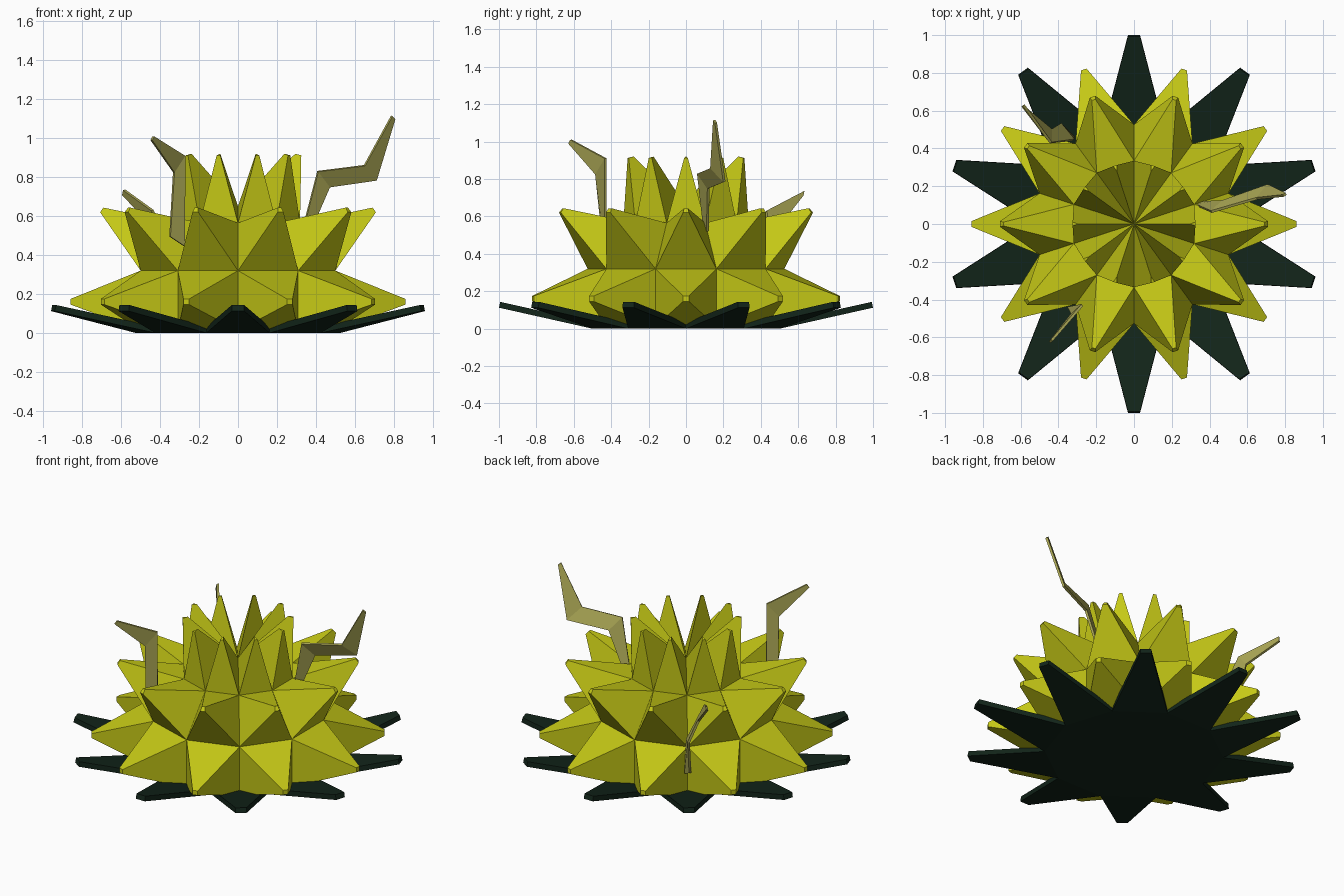
import bpy, bmesh, math
from mathutils import Vector

if "Cube" in bpy.data.objects:
    bpy.data.objects.remove(bpy.data.objects["Cube"])

N = 10
STEP = 2 * math.pi / N


def polar(r, a, z):
    return Vector((r * math.cos(a), r * math.sin(a), z))


def material(name, color):
    m = bpy.data.materials.new(name)
    m.diffuse_color = (*color, 1)
    m.use_nodes = True
    m.node_tree.nodes["Principled BSDF"].inputs["Base Color"].default_value = m.diffuse_color
    return m


def make_object(name, faces, mat, thickness=0, offset=0, recalc=True):
    bm = bmesh.new()
    for pts in faces:
        bm.faces.new([bm.verts.new(p) for p in pts])
    bmesh.ops.remove_doubles(bm, verts=bm.verts, dist=0.0005)
    if recalc:
        bmesh.ops.recalc_face_normals(bm, faces=bm.faces)
    me = bpy.data.meshes.new(name)
    bm.to_mesh(me)
    bm.free()
    me.materials.append(mat)
    ob = bpy.data.objects.new(name, me)
    bpy.context.collection.objects.link(ob)
    if thickness:
        mod = ob.modifiers.new("thickness", "SOLIDIFY")
        mod.thickness = thickness
        mod.offset = offset
        mod.use_even_offset = True
    return ob


def spike(base, tip, scale=0.095):
    """Tapered extrusion of a base polygon to a small blunt end."""
    c = sum(base, Vector()) / len(base)
    end = [tip + (p - c) * scale for p in base]
    n = len(base)
    sides = [[base[i], base[(i + 1) % n], end[(i + 1) % n], end[i]] for i in range(n)]
    return sides + [end]


yellow = material("yellow_petal", (0.56, 0.58, 0.008))
green = material("dark_leaf", (0.006, 0.018, 0.010))
tan = material("dry_twig", (0.40, 0.38, 0.09))

# Spiky flower head: three tiers of spikes over a stack of ten-sided rings
faces = []
top = Vector((0, 0, 0.65))
for k in range(N):
    a = k * STEP
    lo, hi = a - STEP / 2, a + STEP / 2
    u0, u1 = polar(0.526, lo, 0.012), polar(0.526, hi, 0.012)
    v0, v1 = polar(0.526, lo, 0.32), polar(0.526, hi, 0.32)
    w0, w1 = polar(0.335, lo, 0.565), polar(0.335, hi, 0.565)
    faces += spike([u0, u1, v1, v0], polar(0.86, a, 0.16))
    faces += spike([v0, v1, w1, w0], polar(0.70, a, 0.632))
    faces += spike([w0, w1, top], polar(0.315, a, 0.915))
faces.append([polar(0.526, (k + 0.5) * STEP, 0.012) for k in range(N)])
make_object("flower_head", faces, yellow)

# Dark base leaves: flat disc with ten upturned blunt leaves
faces = [[polar(0.526, k * STEP, 0) for k in range(N)]]
for k in range(N):
    a = (k + 0.5) * STEP
    side = Vector((-math.sin(a), math.cos(a), 0)) * 0.032
    tip = polar(1.0, a, 0.112)
    faces.append([polar(0.526, k * STEP, 0), tip - side, tip + side,
                  polar(0.526, (k + 1) * STEP, 0)])
leaves = make_object("base_leaves", faces, green, 0.032, 1, recalc=False)

# Zigzag twigs: pairs of left/right edge points, thickened
twigs = {
    "twig_right": [((.33, .10, .52), (.37, .115, .52)), ((.41, .065, .83), (.47, .12, .75)),
                   ((.65, .135, .86), (.71, .205, .785)), ((.79, .15, 1.115), (.805, .16, 1.10))],
    "twig_front": [((-.275, -.43, .445), (-.35, -.445, .495)), ((-.275, -.43, .91), (-.33, -.48, .825)),
                   ((-.435, -.615, 1.01), (-.445, -.625, .99))],
    "twig_back": [((-.315, .455, .16), (-.345, .45, .17)), ((-.32, .445, .38), (-.39, .53, .41)),
                  ((-.44, .43, .63), (-.44, .50, .55)), ((-.585, .63, .735), (-.59, .625, .71))],
}
for name, st in twigs.items():
    quads = []
    for (a, b), (c, d) in zip(st, st[1:]):
        quads.append([Vector(p) for p in (a, b, d, c)])
    make_object(name, quads, tan, 0.014)
